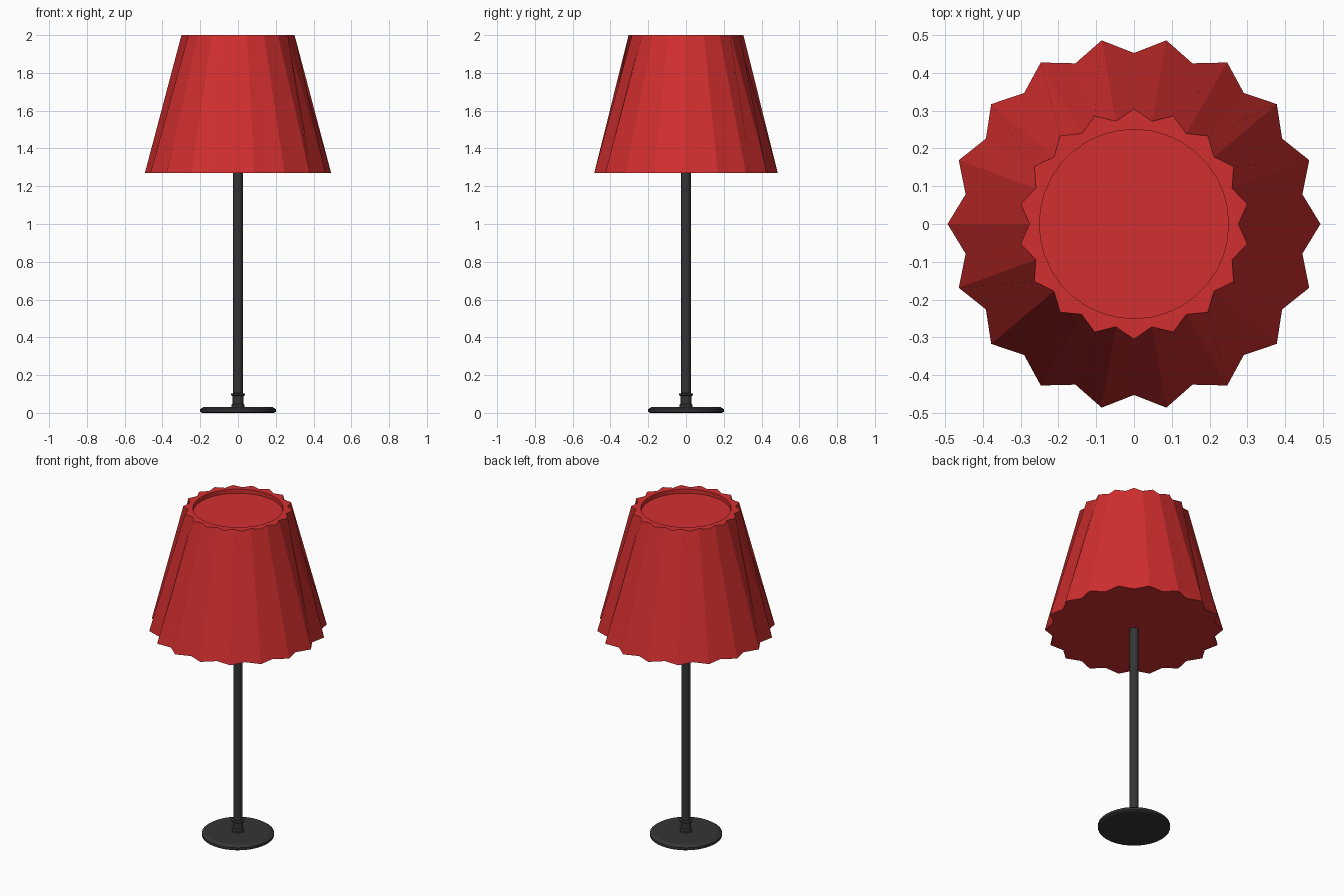
import bpy, bmesh, math

if "Cube" in bpy.data.objects:
    bpy.data.objects.remove(bpy.data.objects["Cube"])

def material(name, rgb):
    m = bpy.data.materials.new(name)
    m.diffuse_color = (*rgb, 1)
    m.use_nodes = True
    m.node_tree.nodes["Principled BSDF"].inputs["Base Color"].default_value = m.diffuse_color
    return m

red = material("red fabric", (0.65, 0.028, 0.028))
black = material("black metal", (0.035, 0.035, 0.035))

def finish(name, bm, mat):
    bmesh.ops.recalc_face_normals(bm, faces=bm.faces)
    me = bpy.data.meshes.new(name)
    bm.to_mesh(me)
    bm.free()
    me.materials.append(mat)
    ob = bpy.data.objects.new(name, me)
    bpy.context.collection.objects.link(ob)
    return ob

def ring(bm, n, z, radius):
    """Ring of n vertices; radius is a function of the index."""
    return [bm.verts.new((radius(i) * math.cos(2 * math.pi * i / n),
                          radius(i) * math.sin(2 * math.pi * i / n), z)) for i in range(n)]

def bridge(bm, a, b):
    n = len(a)
    for i in range(n):
        bm.faces.new((a[i], a[(i + 1) % n], b[(i + 1) % n], b[i]))

def lathe(name, profile, n, mat):
    bm = bmesh.new()
    rings = [ring(bm, n, z, lambda i, r=r: r) for r, z in profile]
    for a, b in zip(rings, rings[1:]):
        bridge(bm, a, b)
    bm.faces.new(rings[0])
    bm.faces.new(rings[-1])
    return finish(name, bm, mat)

# Pleated shade: ridges at the bottom become valleys at the top, closed below,
# with a shallow round recess in the top
bm = bmesh.new()
N = 36
bottom = ring(bm, N, 1.27, lambda i: 0.452 if i % 2 else 0.493)
top = ring(bm, N, 2.0, lambda i: 0.304 if i % 2 else 0.276)
rim = ring(bm, N, 2.0, lambda i: 0.25)
floor = ring(bm, N, 1.975, lambda i: 0.25)
for a, b in ((bottom, top), (top, rim), (rim, floor)):
    bridge(bm, a, b)
bm.faces.new(bottom)
bm.faces.new(floor)
finish("lamp_shade", bm, red)

# Round foot with chamfered top edge
lathe("base_plate", [(0.19, 0), (0.2, 0.006), (0.2, 0.02), (0.182, 0.032)], 32, black)

# Small collar and thin ring at the bottom of the pole
lathe("base_collar", [(0.035, 0.03), (0.035, 0.043), (0.029, 0.05), (0.029, 0.09),
                      (0.037, 0.092), (0.037, 0.101), (0.026, 0.104)], 16, black)

# Pole
lathe("pole", [(0.026, 0.03), (0.026, 1.275)], 12, black)
